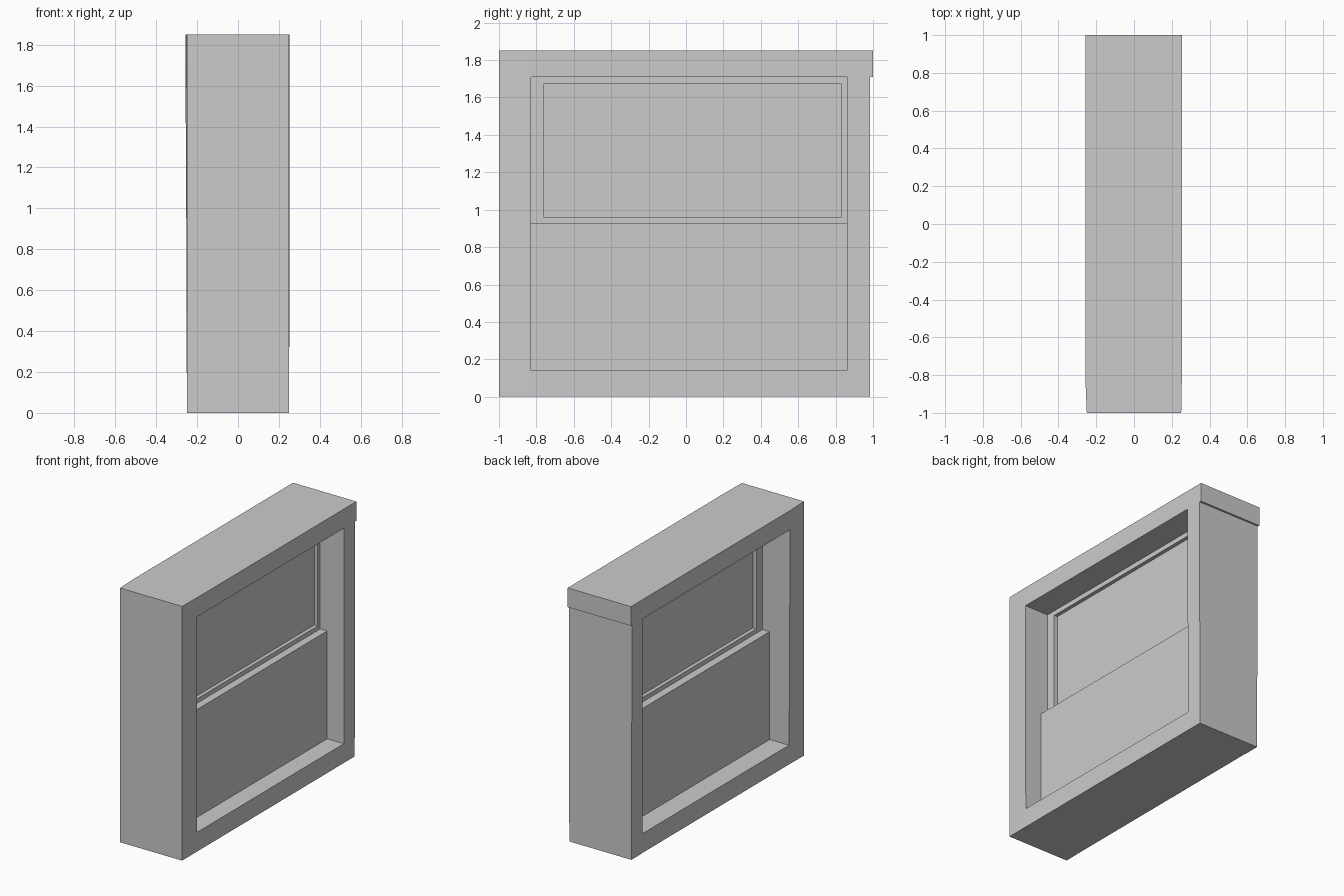
import bpy, bmesh

if "Cube" in bpy.data.objects:
    bpy.data.objects.remove(bpy.data.objects["Cube"])


def loft(name, z0, z1, bottom, top=None):
    """Solid between two xy outlines (counter-clockwise) at z0 and z1."""
    top = top or bottom
    bm = bmesh.new()
    lo = [bm.verts.new((x, y, z0)) for x, y in bottom]
    hi = [bm.verts.new((x, y, z1)) for x, y in top]
    n = len(lo)
    bm.faces.new(lo[::-1])
    bm.faces.new(hi)
    for i in range(n):
        j = (i + 1) % n
        bm.faces.new((lo[i], lo[j], hi[j], hi[i]))
    bmesh.ops.recalc_face_normals(bm, faces=bm.faces)
    mesh = bpy.data.meshes.new(name)
    bm.to_mesh(mesh)
    bm.free()
    obj = bpy.data.objects.new(name, mesh)
    bpy.context.collection.objects.link(obj)
    return obj


def rect(x0, x1, y0, y1):
    return [(x0, y0), (x1, y0), (x1, y1), (x0, y1)]


# Key lines of the window
OPEN_Y0, OPEN_Y1 = -0.83, 0.86      # opening sides
SILL, MEET, HEAD, TOP = 0.14, 0.925, 1.71, 1.85
XL, XR = -0.257, 0.253              # slightly proud faces at the top
GLASS_Y0, GLASS_Y1 = -0.76, 0.83    # upper pane
GLASS_Z0, GLASS_Z1 = 0.957, 1.675

# Outer frame: header overhangs at one end, and narrows at the other
loft("header", HEAD, TOP, [(-0.25, -1), (0.25, -1), (XR, OPEN_Y0), (XR, 1),
                           (XL, 1), (XL, OPEN_Y0)])
loft("front_jamb", 0, HEAD,
     [(-0.25, -1), (0.25, -1), (0.25, OPEN_Y0), (-0.248, OPEN_Y0)],
     [(-0.25, -1), (0.25, -1), (XR, OPEN_Y0), (XL, OPEN_Y0)])
loft("back_jamb", 0, HEAD, rect(-0.25, 0.25, OPEN_Y1, 0.985),
     rect(XL + 0.002, XR, OPEN_Y1, 0.985))
loft("sill", 0, SILL, rect(-0.248, 0.25, OPEN_Y0, OPEN_Y1))

# Lower solid panel
loft("lower_panel", SILL, MEET, rect(-0.093, 0.116, OPEN_Y0, OPEN_Y1))

# Upper sash: two rails, two stiles, recessed pane
SX = (-0.035, 0.06)
loft("sash_bottom_rail", MEET, GLASS_Z0, rect(*SX, OPEN_Y0, OPEN_Y1))
loft("sash_top_rail", GLASS_Z1, HEAD, rect(*SX, OPEN_Y0, OPEN_Y1))
loft("sash_front_stile", GLASS_Z0, GLASS_Z1, rect(*SX, OPEN_Y0, GLASS_Y0))
loft("sash_back_stile", GLASS_Z0, GLASS_Z1, rect(*SX, GLASS_Y1, OPEN_Y1))
loft("upper_pane", GLASS_Z0, GLASS_Z1, rect(-0.008, 0.033, GLASS_Y0, GLASS_Y1))
